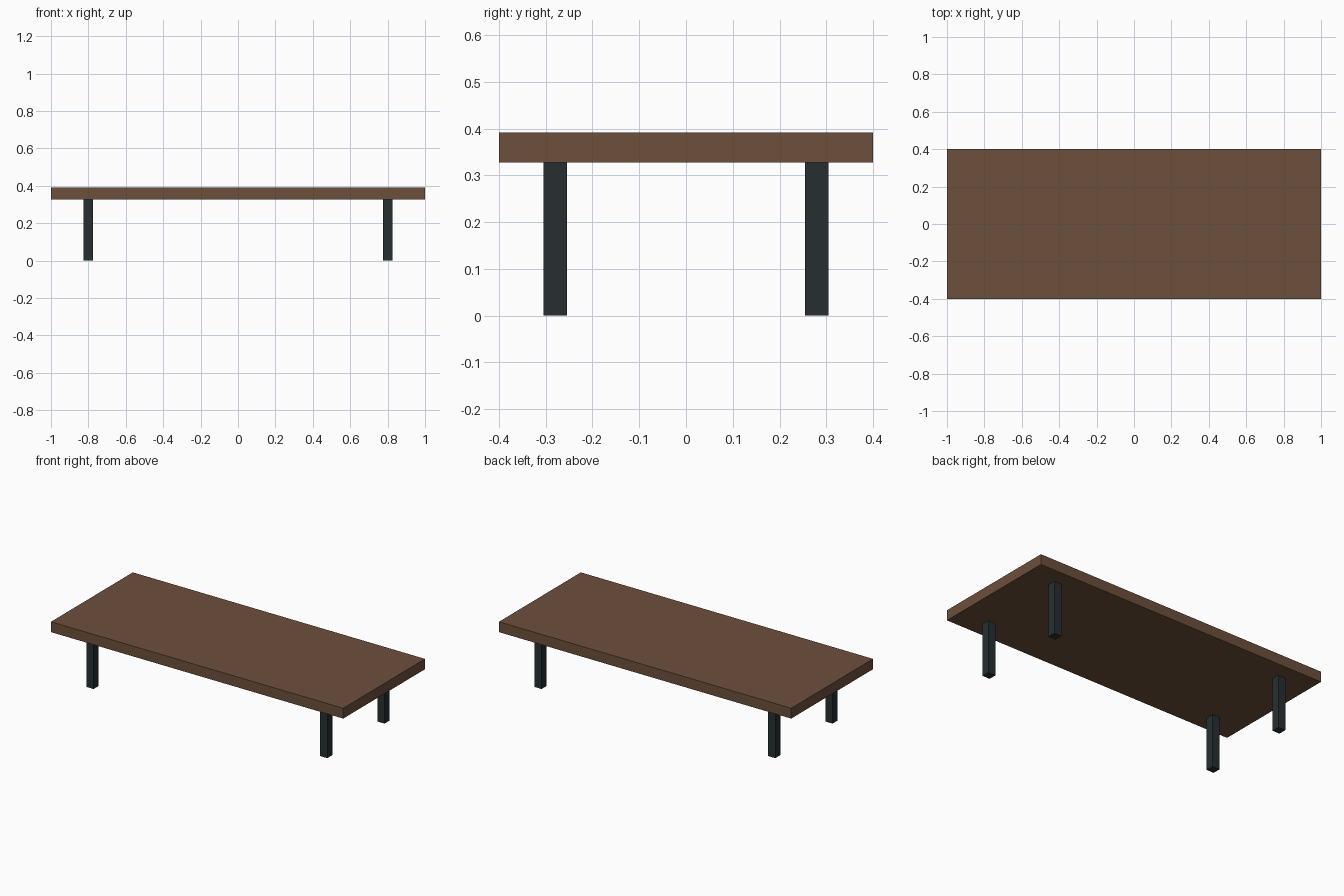
import bpy

cube = bpy.data.objects.get("Cube")
if cube:
    bpy.data.objects.remove(cube, do_unlink=True)


def make_material(name, color):
    mat = bpy.data.materials.new(name)
    mat.use_nodes = True
    mat.diffuse_color = color
    mat.node_tree.nodes["Principled BSDF"].inputs["Base Color"].default_value = color
    return mat


def add_box(name, size, x, y, bottom, mat):
    """Box standing on the given bottom height."""
    bpy.ops.mesh.primitive_cube_add(size=1, location=(x, y, bottom + size[2] / 2))
    box = bpy.context.object
    box.name = name
    box.scale = size
    bpy.ops.object.transform_apply(location=False, rotation=False, scale=True)
    box.data.materials.append(mat)
    return box


wood = make_material("brown_wood", (0.153, 0.08, 0.045, 1))
metal = make_material("dark_metal", (0.02, 0.028, 0.031, 1))

LEG_HEIGHT = 0.328
LEG_WIDTH = 0.05

# Table top
add_box("table_top", (2, 0.8, 0.064), 0, 0, LEG_HEIGHT, wood)

# Four square legs, set in from the corners
for side, sx in (("left", 1), ("right", -1)):
    for end, sy in (("front", -1), ("back", 1)):
        add_box(f"{end}_{side}_leg", (LEG_WIDTH, LEG_WIDTH, LEG_HEIGHT),
                sx * 0.8, sy * 0.28, 0, metal)
